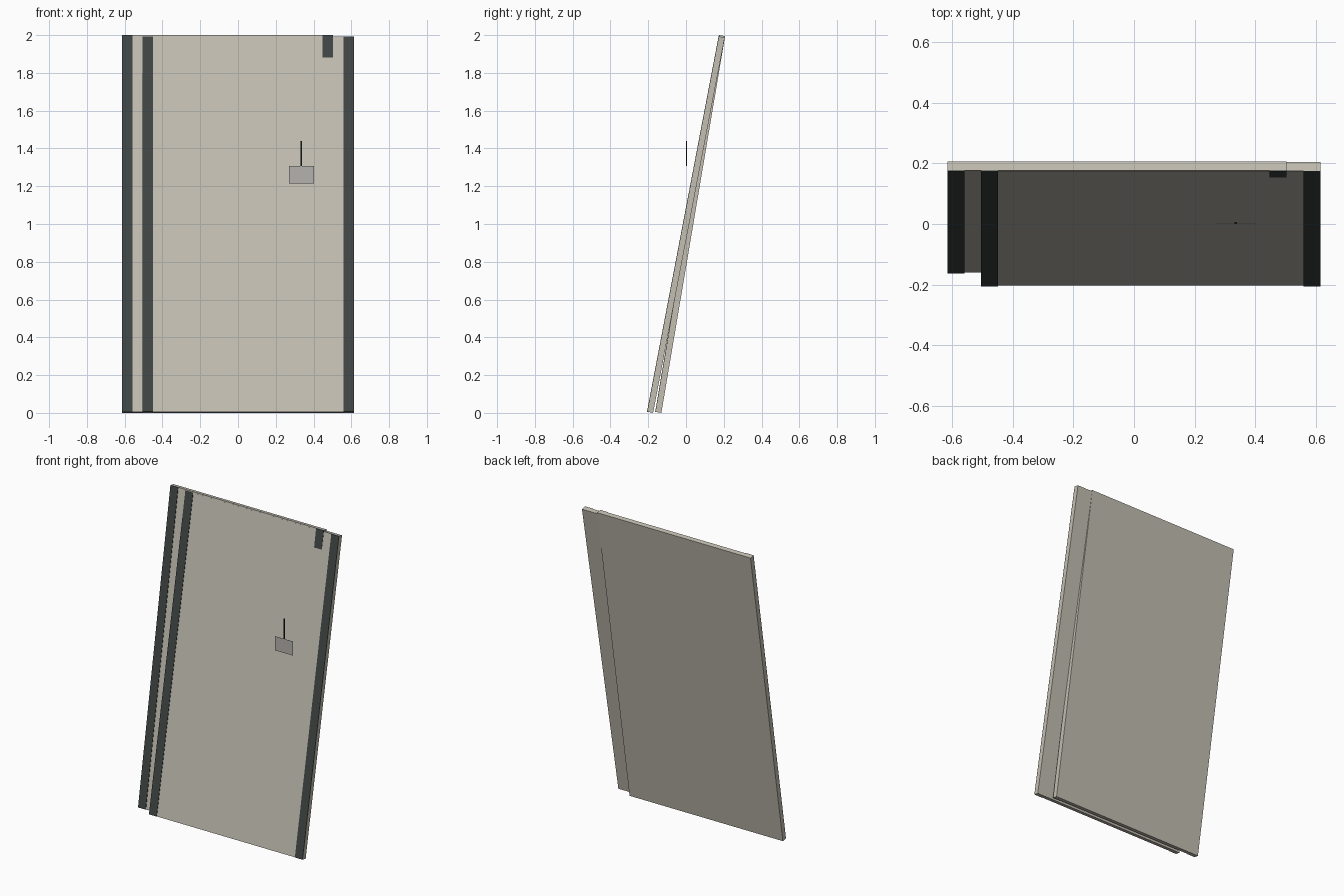
import bpy
import math
from mathutils import Matrix

cube = bpy.data.objects.get("Cube")
if cube:
    bpy.data.objects.remove(cube, do_unlink=True)


def material(name, rgb):
    mat = bpy.data.materials.new(name)
    mat.use_nodes = True
    mat.diffuse_color = (*rgb, 1)
    mat.node_tree.nodes["Principled BSDF"].inputs["Base Color"].default_value = (*rgb, 1)
    return mat


panel_mat = material("warm grey panel", (0.55, 0.52, 0.45))
strip_mat = material("dark grey strip", (0.051, 0.061, 0.059))
tag_mat = material("pale grey tag", (0.46, 0.45, 0.42))
cord_mat = material("black cord", (0.015, 0.017, 0.018))


def box(name, low, high, mat, place=Matrix()):
    """Box between two corners, moved by the placement matrix."""
    bpy.ops.mesh.primitive_cube_add(size=1)
    obj = bpy.context.object
    obj.name = name
    size = [b - a for a, b in zip(low, high)]
    centre = [(a + b) / 2 for a, b in zip(low, high)]
    obj.data.transform(place @ Matrix.Translation(centre) @ Matrix.Diagonal((*size, 1)))
    obj.data.materials.append(mat)
    return obj


LENGTH, THICK = 2.023, 0.03
STRIP_WIDTH, STRIP_THICK = 0.056, 0.003


def leaning_board(name, x0, x1, y_foot, lean):
    """Tilted panel with a thin dark strip down each edge of its front."""
    a = math.radians(lean)
    place = Matrix.Translation((0, y_foot, THICK * math.sin(a))) @ Matrix.Rotation(-a, 4, 'X')
    box(name + "_panel", (x0, 0, 0), (x1, THICK, LENGTH), panel_mat, place)
    for side, x in (("right", x0), ("left", x1 - STRIP_WIDTH)):
        box(f"{name}_{side}_strip", (x, -STRIP_THICK, 0),
            (x + STRIP_WIDTH, 0, LENGTH), strip_mat, place)


# Two boards leaning at slightly different angles, meeting at the top
leaning_board("front_board", -0.505, 0.615, -0.2035, 10.8)
leaning_board("back_board", -0.615, 0.503, -0.16, 9.6)

# Hanging label and its cord
box("tag", (0.27, 0, 1.215), (0.402, 0.001, 1.308), tag_mat)
box("tag_cord", (0.331, 0, 1.308), (0.34, 0.006, 1.44), cord_mat)
